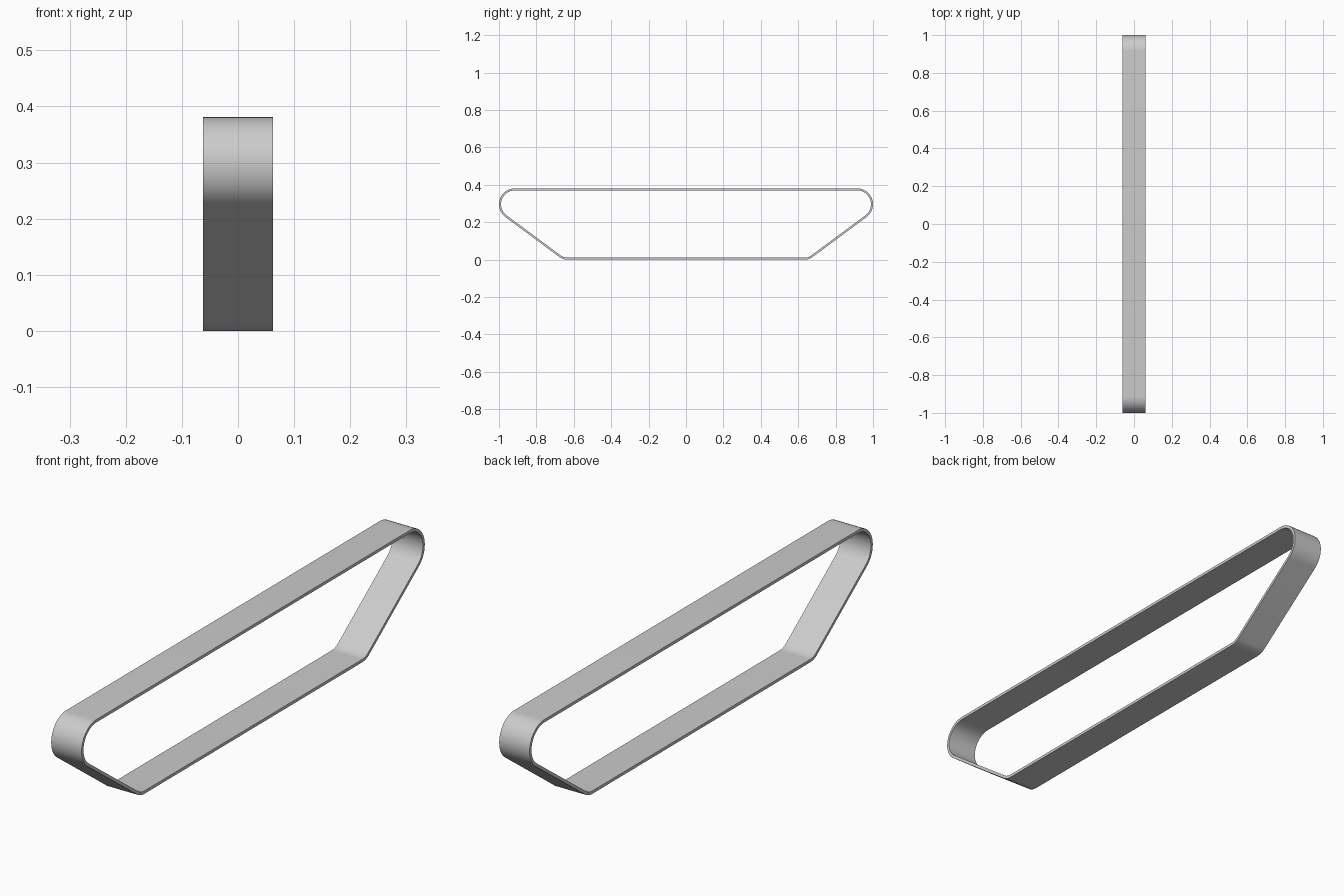
import bpy, bmesh, math

if "Cube" in bpy.data.objects:
    bpy.data.objects.remove(bpy.data.objects["Cube"])

HALF_W, THICK = 0.062, 0.011
# rollers the belt wraps round, counter-clockwise in (y, z): centre and outer radius
right = [(0.635, 0.07, 0.07), (0.915, 0.296, 0.085)]
rollers = right + [(-y, z, r) for y, z, r in reversed(right)]


def tangent_normal(a, b):
    """Angle of the outward normal of the outer tangent from circle a to b."""
    dy, dz = b[0] - a[0], b[1] - a[1]
    return math.atan2(dz, dy) - math.acos((a[2] - b[2]) / math.hypot(dy, dz))


def outline(inset):
    pts = []
    for i, c in enumerate(rollers):
        a0 = tangent_normal(rollers[i - 1], c)
        sweep = (tangent_normal(c, rollers[(i + 1) % 4]) - a0) % (2 * math.pi)
        n = max(8, round(sweep / math.radians(6)))
        for k in range(n + 1):
            a = a0 + sweep * k / n
            r = c[2] - inset
            pts.append((c[0] + r * math.cos(a), c[1] + r * math.sin(a)))
    return pts


# belt: four loops (outer/inner, both sides) bridged into a closed band
bm = bmesh.new()
loops = [[bm.verts.new((x, y, z)) for y, z in outline(inset)]
         for x, inset in ((-HALF_W, 0), (HALF_W, 0), (HALF_W, THICK), (-HALF_W, THICK))]
count = len(loops[0])
for j in range(4):
    a, b = loops[j], loops[(j + 1) % 4]
    for i in range(count):
        k = (i + 1) % count
        bm.faces.new((a[i], a[k], b[k], b[i]))
bmesh.ops.recalc_face_normals(bm, faces=bm.faces)
mesh = bpy.data.meshes.new("track_belt")
bm.to_mesh(mesh)
bm.free()
belt = bpy.data.objects.new("track_belt", mesh)
bpy.context.collection.objects.link(belt)
bpy.context.view_layer.objects.active = belt
belt.select_set(True)
bpy.ops.object.shade_smooth_by_angle(angle=math.radians(30))
